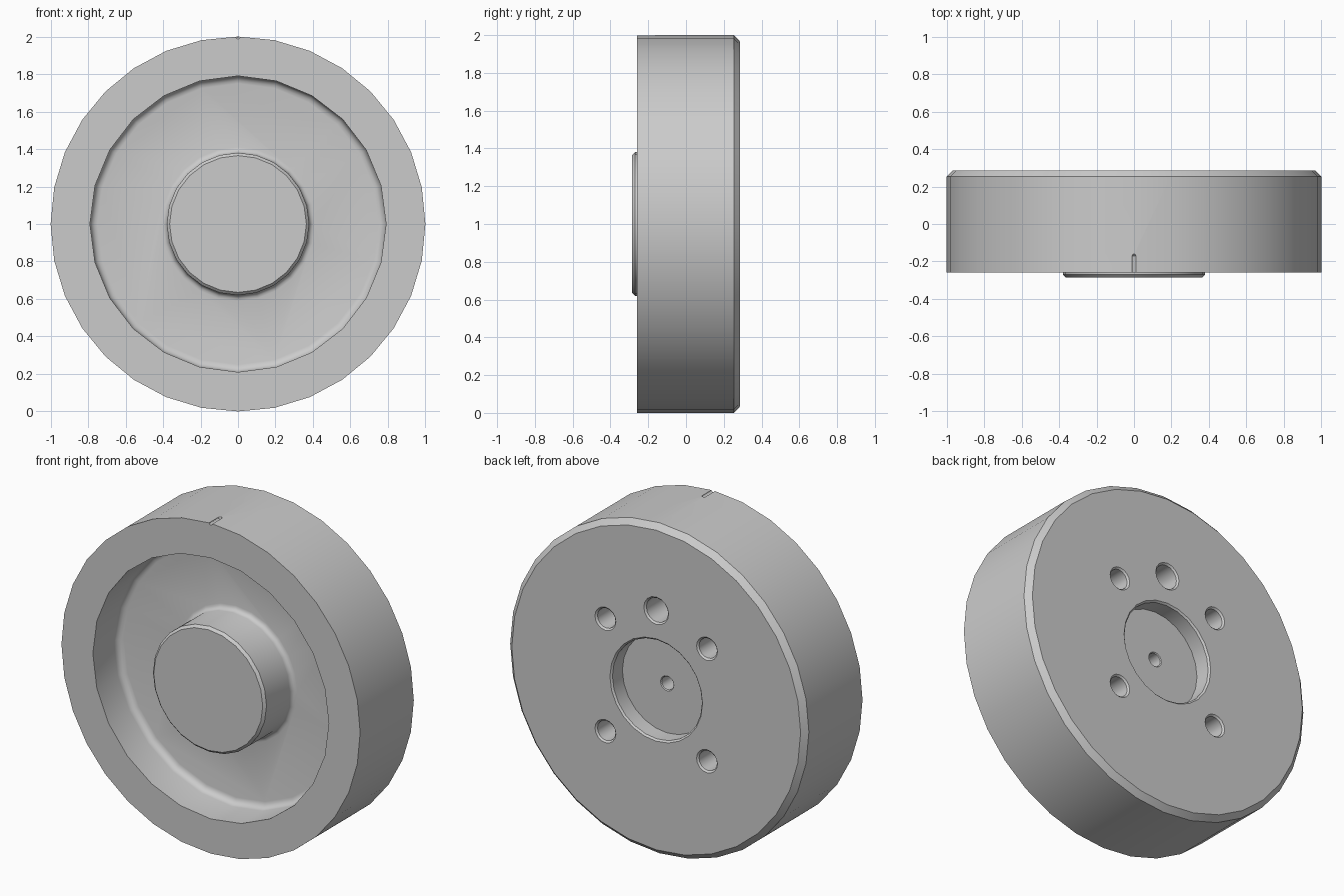
import bpy, bmesh, math

cube = bpy.data.objects.get("Cube")
if cube:
    bpy.data.objects.remove(cube, do_unlink=True)

steel = bpy.data.materials.new("grey_metal")
steel.use_nodes = True
GREY = (0.6, 0.6, 0.6, 1)
steel.diffuse_color = GREY
steel.node_tree.nodes["Principled BSDF"].inputs["Base Color"].default_value = GREY

FRONT, BACK, FLOOR = -0.26, 0.285, -0.02


def lathe(name, profile, sides, x=0, z=1):
    """Closed solid turned about the y axis from (radius, y) points."""
    bm = bmesh.new()
    rings = []
    for r, y in profile:
        ring = []
        for i in range(sides):
            a = 2 * math.pi * i / sides
            ring.append(bm.verts.new((x + r * math.sin(a), y, z + r * math.cos(a))))
        rings.append(ring)
    for lower, upper in zip(rings, rings[1:]):
        for i in range(sides):
            j = (i + 1) % sides
            bm.faces.new((lower[i], lower[j], upper[j], upper[i]))
    bm.faces.new(rings[0])
    bm.faces.new(rings[-1])
    bmesh.ops.recalc_face_normals(bm, faces=bm.faces)
    mesh = bpy.data.meshes.new(name)
    bm.to_mesh(mesh)
    bm.free()
    mesh.materials.append(steel)
    ob = bpy.data.objects.new(name, mesh)
    bpy.context.collection.objects.link(ob)
    return ob


def fillet(r, y, dr, size, steps=4):
    """Quarter round ending a wall of radius r on a floor at y; dr is +1 outward, -1 inward."""
    pts = []
    for i in range(steps + 1):
        a = math.pi / 2 * i / steps
        pts.append((r + dr * size * (1 - math.cos(a)), y + size * (math.sin(a) - 1)))
    return pts


def combine(target, tool, operation):
    mod = target.modifiers.new(tool.name, 'BOOLEAN')
    mod.operation, mod.solver, mod.object = operation, 'EXACT', tool
    bpy.context.view_layer.objects.active = target
    bpy.ops.object.modifier_apply(modifier=mod.name)
    bpy.data.objects.remove(tool, do_unlink=True)


def drill(name, r, mouth, bottom, x=0, z=1, sides=16, bevel=0.01):
    """Blind hole from the back with a small chamfer at its mouth."""
    profile = [(r, bottom), (r, mouth - bevel), (r + bevel, mouth), (r + bevel, mouth + 0.05)]
    combine(body, lathe(name, profile, sides, x, z), 'DIFFERENCE')


# Outer drum with chamfered back edge
body = lathe("wheel_body", [(1, FRONT), (1, 0.253), (0.967, BACK)], 32)

# Front recess with rounded floor corner
combine(body, lathe("front_recess", [(0.79, FRONT - 0.1)] + fillet(0.79, FLOOR, -1, 0.04), 24),
        'DIFFERENCE')

# Central hub with chamfered nose and flared root
hub = [(0.365, -0.285), (0.38, -0.27)] + fillet(0.38, FLOOR, 1, 0.03) + [(0.41, 0.05)]
combine(body, lathe("hub", hub, 24), 'UNION')

# Back pocket and centre hole
pocket = 0.18
drill("back_pocket", 0.3, BACK, pocket, sides=24)
drill("centre_hole", 0.04, pocket, 0.0, bevel=0.005)

# Four bolt holes and a larger pin hole at the top
for sx in (-1, 1):
    for sz in (-1, 1):
        drill("bolt_hole", 0.06, BACK, 0.08, sx * 0.34, 1 + sz * 0.34)
drill("pin_hole", 0.073, BACK, 0.08, 0, 1.48)

# Timing notch at the top of the front rim
combine(body, lathe("notch", [(0.012, FRONT - 0.1), (0.012, -0.17), (0.004, -0.16)], 12, 0, 2),
        'DIFFERENCE')

# Smooth turned surfaces, crisp edges
bpy.ops.object.select_all(action='DESELECT')
body.select_set(True)
bpy.context.view_layer.objects.active = body
bpy.ops.object.shade_smooth_by_angle(angle=math.radians(30))
